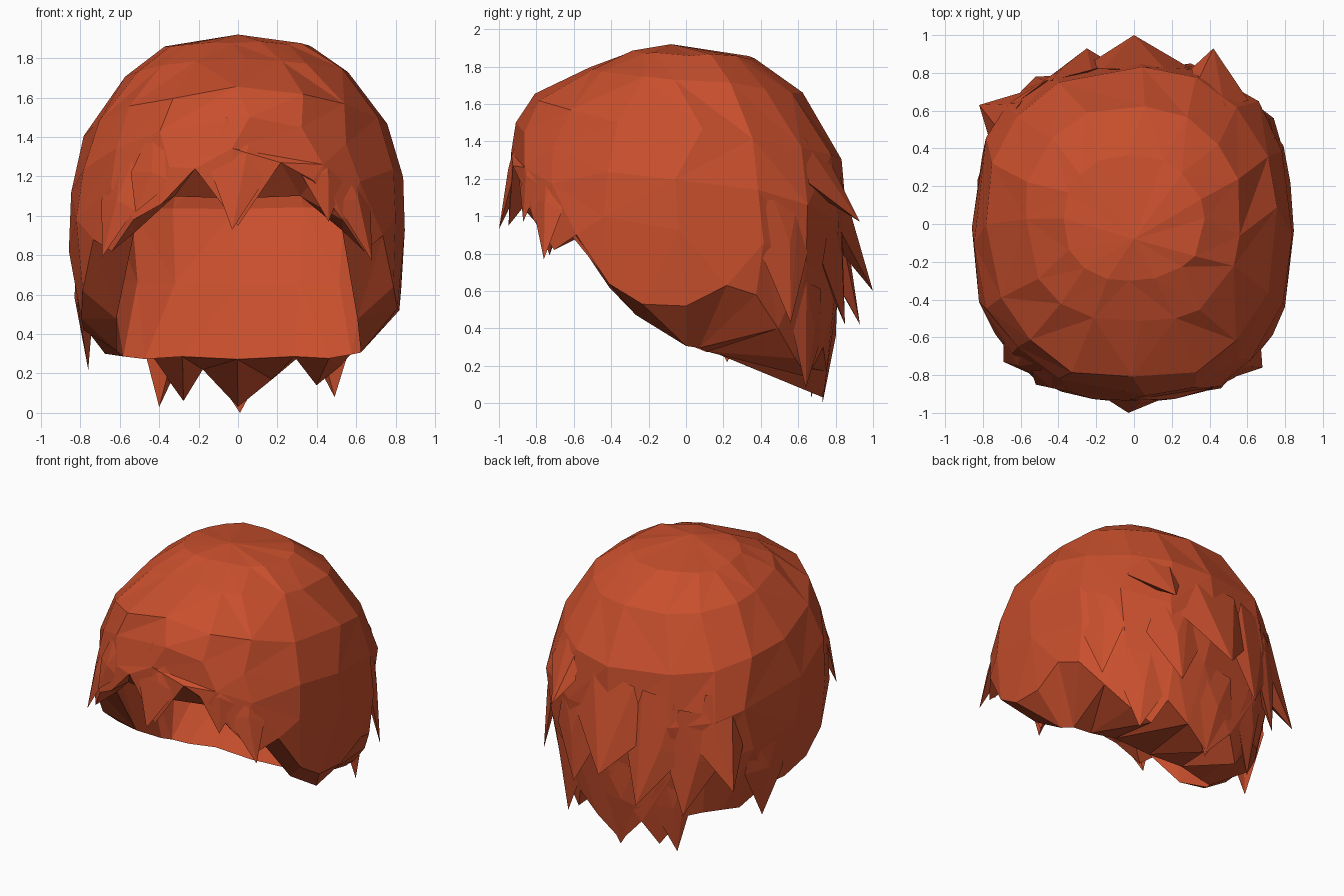
import bpy, bmesh, math, random
from mathutils import Vector

if "Cube" in bpy.data.objects:
    bpy.data.objects.remove(bpy.data.objects["Cube"])

random.seed(4)

hair = bpy.data.materials.new("auburn_hair")
hair.diffuse_color = (0.58, 0.078, 0.026, 1)
hair.use_nodes = True
hair.node_tree.nodes["Principled BSDF"].inputs["Base Color"].default_value = hair.diffuse_color


def lerp_table(table, z):
    """Piecewise linear lookup in (z, value) pairs sorted by z."""
    if z <= table[0][0]:
        return table[0][1]
    for (z0, v0), (z1, v1) in zip(table, table[1:]):
        if z <= z1:
            return v0 + (v1 - v0) * (z - z0) / (z1 - z0)
    return table[-1][1]


# Half width, front depth and back depth by height
OUTER = (
    [(0, .58), (.3, .72), (.45, .80), (.6, .84), (1, .86), (1.3, .825), (1.48, .76), (1.6, .68), (1.72, .57), (1.87, .36), (1.92, .16)],
    [(.3, .86), (.6, .9), (.9, .95), (1.3, .94), (1.6, .89), (1.78, .56), (1.87, .34), (1.92, .18)],
    [(0, .73), (.2, .77), (.5, .81), (.8, .86), (1.1, .87), (1.3, .83), (1.56, .72), (1.82, .47), (1.9, .18)],
)
INNER = (
    [(.3, .62), (.6, .68), (1, .72), (1.4, .66), (1.7, .40), (1.8, .1)],
    [(.3, .5), (.6, .7), (1, .85), (1.4, .8), (1.7, .45), (1.8, .1)],
    [(.28, .15), (.6, .42), (1, .66), (1.4, .64), (1.7, .38), (1.8, .1)],
)
# Inner rim height, from the front round to the back
RIM = [1.08, 1.10, .92, .47, .31, .29, .28, .28, .28]


def surf(shape, deg, z, push=0.0):
    """Point on a rounded-oval section; 0 degrees is the front, 90 is +x."""
    a = math.radians(deg)
    s, c = math.sin(a), math.cos(a)
    e = .82 if z < 1.3 else .9
    x = lerp_table(shape[0], z) * math.copysign(abs(s) ** e, s)
    depth = lerp_table(shape[1] if c > 0 else shape[2], z)
    y = -depth * math.copysign(abs(c) ** e, c)
    out = Vector((x, y, 0))
    if out.length > 0:
        out = out.normalized() * push
    return Vector((x, y, z)) + out


def finish(bm, name):
    bmesh.ops.recalc_face_normals(bm, faces=bm.faces)
    me = bpy.data.meshes.new(name)
    bm.to_mesh(me)
    bm.free()
    me.materials.append(hair)
    ob = bpy.data.objects.new(name, me)
    bpy.context.collection.objects.link(ob)
    return ob


# Jagged hem heights, 32 steps around from the front towards +x
HEM = [.95, 1.27, 1.18, .98, .82, .90, .64, .53, .52, .63, .58, .40, .24, .14, .30, .17,
       .03, .22, .06, .29, .32, .32, .30, .44, .42, .48, .62, .88, .82, .98, 1.06, 1.24]
N = len(HEM)
STEP = 360 / N
avg = [sum(HEM[(i + d) % N] for d in (-2, -1, 0, 1, 2)) / 5 for i in range(N)]

# Hair cap: outer dome, jagged hem, underside and hollow inside
bm = bmesh.new()


def dome(shape, top, apex, fractions, jitter, rim=None):
    """Rings of 16 points from the crown down; returns the lowest ring."""
    tip = bm.verts.new(apex)
    last = None
    for f in fractions:
        ring = []
        for i in range(0, N, 2):
            low = rim[min(i, N - i) // 2] if rim else avg[i]
            z = top - (top - low) * f
            p = surf(shape, i * STEP + (0 if rim else random.uniform(-5, 5)), z)
            p += Vector([random.uniform(-jitter, jitter) for _ in range(3)])
            ring.append(bm.verts.new(p))
        n = len(ring)
        for k in range(n):
            a, b = ring[k], ring[(k + 1) % n]
            if last is None:
                bm.faces.new((tip, a, b))
            else:
                c, d = last[k], last[(k + 1) % n]
                if random.random() < .5:
                    bm.faces.new((c, a, b))
                    bm.faces.new((c, b, d))
                else:
                    bm.faces.new((c, a, d))
                    bm.faces.new((a, b, d))
        last = ring
    return last


def fringe(ring, hem):
    """Join a ring of 16 to the hem of 32."""
    n = len(ring)
    for k in range(n):
        a, b = ring[k], ring[(k + 1) % n]
        h0, h1, h2 = hem[2 * k], hem[2 * k + 1], hem[(2 * k + 2) % N]
        bm.faces.new((a, h0, h1))
        bm.faces.new((a, h1, b))
        bm.faces.new((b, h1, h2))


hem = [bm.verts.new(surf(OUTER, i * STEP, z)) for i, z in enumerate(HEM)]
fringe(dome(OUTER, 1.91, (0, -.08, 1.92), (.035, .14, .34, .54, .74), .01), hem)
fringe(dome(INNER, 1.80, (0, 0, 1.80), (.05, .25, .5, .75, 1), .008, RIM), hem)
finish(bm, "hair_cap")


def lock(name, deg, top, mid, width, tip, bulge=.02):
    """Broad wedge that leaves the cap flush at the root and ends in a point."""
    tip = Vector(tip)
    pts = [surf(OUTER, deg - width * .5, top, -.02),
           surf(OUTER, deg + width * .6, top - .04, -.02),
           surf(OUTER, deg - width, mid, -.01),
           surf(OUTER, deg + width, mid - .05, -.01),
           surf(OUTER, deg + width * .15, mid, bulge),
           surf(OUTER, deg, mid - .08, -.06),
           tip]
    b = bmesh.new()
    bmesh.ops.convex_hull(b, input=[b.verts.new(p) for p in pts])
    # drop any root points swallowed by the hull
    loose = [v for v in b.verts if not v.link_faces]
    bmesh.ops.delete(b, geom=loose, context='VERTS')
    finish(b, name)


# Front fringe locks
lock("fringe_centre", 0, 1.50, 1.25, 7, (-.03, -1.0, .93), .01)
lock("fringe_right_inner", 27, 1.45, 1.22, 9, (.46, -.87, .97), .01)
lock("fringe_right_outer", 40, 1.40, 1.08, 9, (.68, -.76, .77), .01)
lock("fringe_left_inner", -28, 1.45, 1.22, 9, (-.52, -.85, 1.02), .01)
lock("fringe_left_outer", -43, 1.40, 1.08, 9, (-.69, -.73, .79), .01)

# Side locks
lock("side_lock_left", -104, .85, .58, 12, (-.76, .22, .22), .01)
lock("side_lock_left_rear", -130, 1.20, .85, 13, (-.82, .63, .55))
lock("side_lock_right_rear", 124, 1.15, .85, 12, (.74, .56, .43), 0)

# Back locks in two flaring layers
lock("back_lock_upper_right", 150, 1.42, 1.18, 13, (.42, .93, .97), .01)
lock("back_lock_upper_centre", 179, 1.25, .92, 15, (0, 1.0, .60))
lock("back_lock_upper_left", 199, 1.20, .82, 14, (-.25, .93, .42))
lock("back_lock_mid_right", 160, 1.05, .75, 13, (.30, .85, .42))
lock("back_lock_mid_left", 217, 1.10, .75, 14, (-.52, .78, .36))
lock("back_lock_low_centre", 180, .65, .36, 12, (.01, .73, 0), .01)
lock("back_lock_low_left", 206, .65, .36, 11, (-.40, .67, .03), .01)
lock("back_lock_low_right", 144, .65, .38, 11, (.49, .64, .08), .01)
